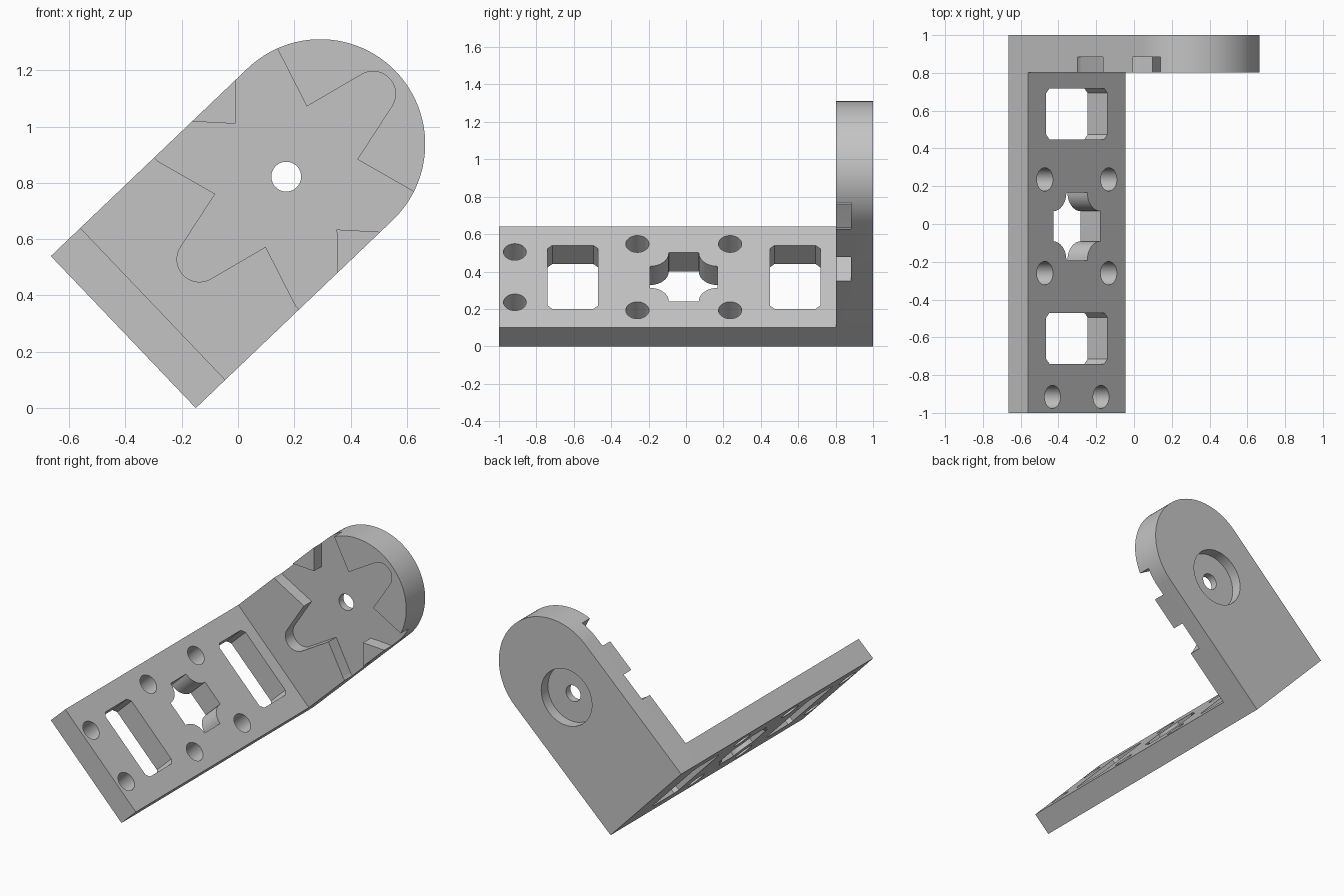
import bpy, bmesh, math
from mathutils import Matrix, Vector

if "Cube" in bpy.data.objects:
    bpy.data.objects.remove(bpy.data.objects["Cube"], do_unlink=True)

grey = bpy.data.materials.new("plain grey")
grey.use_nodes = True
tone = (0.55, 0.55, 0.55, 1)
grey.diffuse_color = tone
grey.node_tree.nodes["Principled BSDF"].inputs["Base Color"].default_value = tone

HALF = 0.373      # half the bracket width
THICK = 0.145     # base plate thickness
FRONT = 0.803     # front of the upright
HORN = 0.80       # horn centre along the upright
MID = -0.012      # centre of the base hole pattern


def arc(cx, cy, r, start, end, n):
    """Points on an arc, angles in degrees."""
    angles = [math.radians(start + (end - start) * i / n) for i in range(n + 1)]
    return [(cx + r * math.cos(a), cy + r * math.sin(a)) for a in angles]


def circle(cx, cy, r, n=40):
    return arc(cx, cy, r, 0, 360, n)[:-1]


def prism(name, profiles, axis, low, high):
    """Extrude closed profiles along local x (base) or y (upright)."""
    bm = bmesh.new()
    for pts in profiles:
        if axis == "x":
            vs = [bm.verts.new((low, a, b)) for a, b in pts]
            step = Vector((high - low, 0, 0))
        else:
            vs = [bm.verts.new((a, low, b)) for a, b in pts]
            step = Vector((0, high - low, 0))
        face = bm.faces.new(vs)
        ext = bmesh.ops.extrude_face_region(bm, geom=[face], use_keep_orig=True)
        top = [g for g in ext["geom"] if isinstance(g, bmesh.types.BMVert)]
        bmesh.ops.translate(bm, verts=top, vec=step)
    bmesh.ops.recalc_face_normals(bm, faces=bm.faces)
    mesh = bpy.data.meshes.new(name)
    bm.to_mesh(mesh)
    bm.free()
    mesh.materials.append(grey)
    obj = bpy.data.objects.new(name, mesh)
    bpy.context.collection.objects.link(obj)
    return obj


def cut(obj, cutters):
    """Subtract each cutter, bake the result and remove the cutters."""
    for c in cutters:
        c.hide_render = True
        mod = obj.modifiers.new("cut", "BOOLEAN")
        mod.operation = "DIFFERENCE"
        mod.solver = "EXACT"
        mod.object = c
    bpy.context.view_layer.update()
    graph = bpy.context.evaluated_depsgraph_get()
    baked = bpy.data.meshes.new_from_object(obj.evaluated_get(graph))
    obj.modifiers.clear()
    obj.data = baked
    for c in cutters:
        bpy.data.objects.remove(c, do_unlink=True)


# Base plate
base = prism("base_plate", [[(-1, -HALF), (FRONT, -HALF), (FRONT, HALF), (-1, HALF)]],
             "x", 0, THICK)

# Screw holes: four round the middle, two at the free end
holes = [circle(MID + sy * 0.248, sv * 0.245, 0.062) for sy in (-1, 1) for sv in (-1, 1)]
holes += [circle(-0.915, sv * 0.186, 0.061) for sv in (-1, 1)]

# Two wide slots with slightly clipped corners
for y in (-0.605, 0.583):
    lo, hi, w, c = y - 0.135, y + 0.135, 0.235, 0.025
    holes.append([(lo + c, -w), (hi - c, -w), (hi, c - w), (hi, w - c),
                  (hi - c, w), (lo + c, w), (lo, w - c), (lo, c - w)])

# Central square hole with scooped corners
cross = []
for i, (sy, sv) in enumerate([(1, 1), (-1, 1), (-1, -1), (1, -1)]):
    start = 270 + 90 * i
    cross += arc(MID + sy * 0.18, sv * 0.18, 0.1, start, start - 90, 8)
holes.append(cross)
cut(base, [prism("hole_cutter", holes, "x", -0.1, THICK + 0.1)])

# Upright plate with a round end
outline = [(0, HALF), (0, -HALF)] + arc(0.967, 0, HALF, -90, 90, 48)
upright = prism("upright_plate", [outline], "y", FRONT, 1)

# Six-armed star pocket, centre hole and rear counterbore
star = []
for k in range(6):
    turn = Matrix.Rotation(math.radians(60 * k), 2)
    arm = arc(0.426, 0, 0.08, -76, 76, 16) + [(0.225, 0.13)]
    star += [tuple(turn @ Vector(p) + Vector((HORN, 0))) for p in arm]
cut(upright, [
    prism("star_cutter", [star], "y", FRONT - 0.1, 0.883),
    prism("bore_cutter", [circle(HORN, 0, 0.185, 48)], "y", 0.93, 1.1),
    prism("axle_cutter", [circle(HORN, 0, 0.053)], "y", FRONT - 0.2, 1.2),
])

# Tilt the bracket onto its lower long edge
tilt = Matrix.Translation((-0.4075, 0, 0.27)) @ Matrix.Rotation(math.radians(-43.65), 4, "Y")
bpy.ops.object.select_all(action="DESELECT")
for obj in (base, upright):
    obj.data.transform(tilt)
    obj.select_set(True)
bpy.context.view_layer.objects.active = base
bpy.ops.object.shade_smooth_by_angle(angle=math.radians(25))
